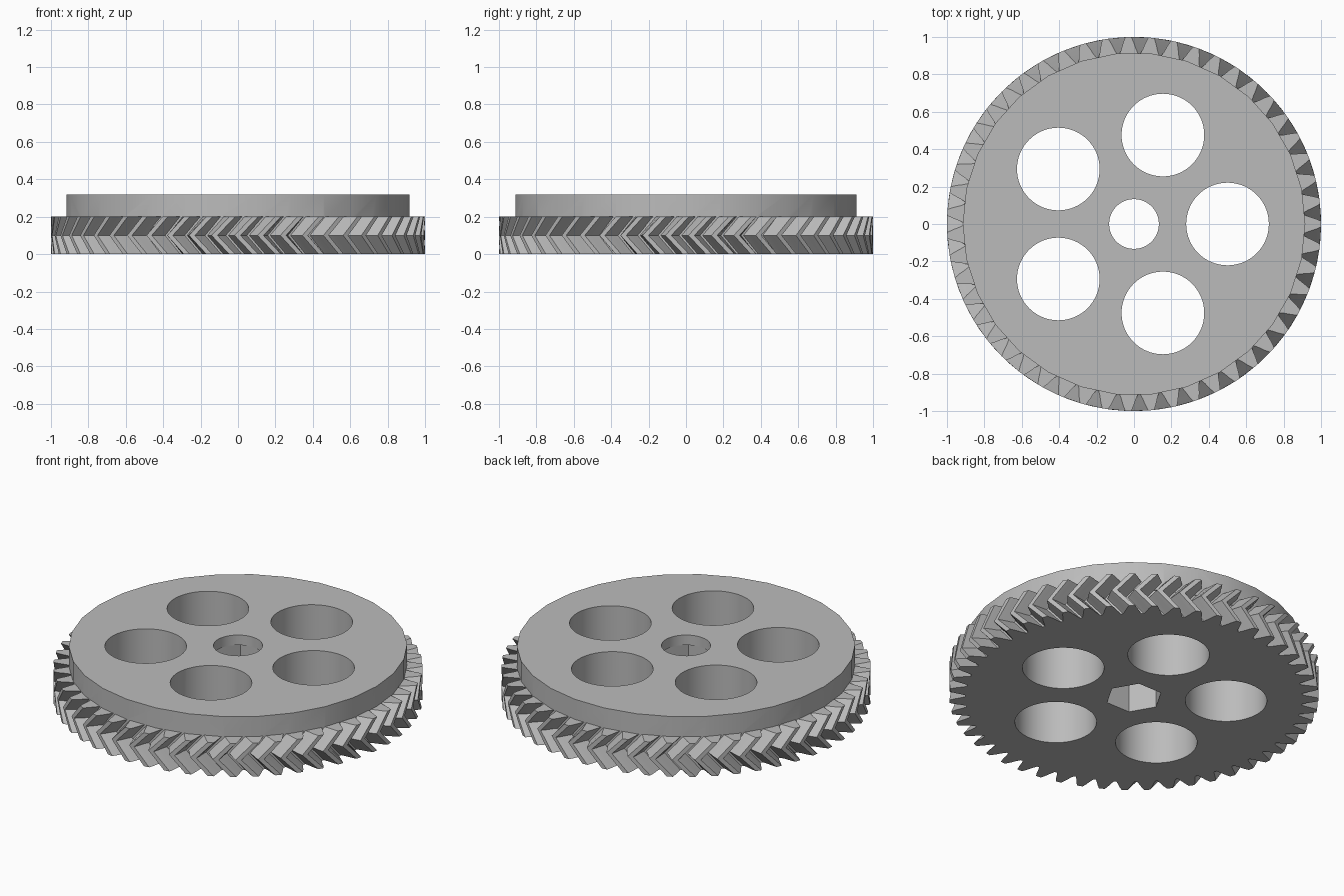
import bpy, bmesh
from math import sin, cos, tau, radians

cube = bpy.data.objects.get("Cube")
if cube:
    bpy.data.objects.remove(cube)

TEETH = 51
PITCH = tau / TEETH
TWIST = 0.095          # angle each half of the herringbone leans
GEAR_H, TOP = 0.2, 0.32

grey = bpy.data.materials.new("plain_grey")
grey.use_nodes = True
grey.diffuse_color = (0.5, 0.5, 0.5, 1)
grey.node_tree.nodes["Principled BSDF"].inputs["Base Color"].default_value = (0.5, 0.5, 0.5, 1)


def loft(name, outline, layers):
    """Stack a polar outline at (z, turn) layers and cap both ends."""
    bm = bmesh.new()
    rings = [[bm.verts.new((r * cos(a + turn), r * sin(a + turn), z)) for r, a in outline]
             for z, turn in layers]
    n = len(outline)
    for low, high in zip(rings, rings[1:]):
        for i in range(n):
            j = (i + 1) % n
            bm.faces.new((low[i], low[j], high[j], high[i]))
    bm.faces.new(rings[0][::-1])
    bm.faces.new(rings[-1])
    mesh = bpy.data.meshes.new(name)
    bm.to_mesh(mesh)
    bm.free()
    mesh.materials.append(grey)
    obj = bpy.data.objects.new(name, mesh)
    bpy.context.collection.objects.link(obj)
    return obj


def prism(name, radius, sides, z0, z1, x=0, y=0):
    outline = [(radius, tau * i / sides) for i in range(sides)]
    obj = loft(name, outline, [(z0, 0), (z1, 0)])
    obj.location = (x, y, 0)
    return obj


def combine(target, tool, operation):
    bpy.context.view_layer.objects.active = target
    mod = target.modifiers.new("cut", 'BOOLEAN')
    mod.operation, mod.object, mod.solver = operation, tool, 'EXACT'
    bpy.ops.object.modifier_apply(modifier=mod.name)
    bpy.data.objects.remove(tool)


# Herringbone toothed ring: (radius, half width as a share of the pitch)
flank = [(0.912, 0.44), (0.935, 0.345), (0.97, 0.24), (1.0, 0.13)]
outline = []
for t in range(TEETH):
    outline += [(r, (t - w) * PITCH) for r, w in flank]
    outline += [(r, (t + w) * PITCH) for r, w in reversed(flank)]
gear = loft("herringbone_gear", outline, [(0, 0), (GEAR_H / 2, -TWIST), (GEAR_H, 0)])

# Raised disc on top of the teeth
combine(gear, prism("raised_disc", 0.916, 30, GEAR_H / 2 + 0.05, TOP), 'UNION')

# Five round lightening holes
for i in range(5):
    a = tau * i / 5
    combine(gear, prism("round_hole", 0.221, 64, -0.1, 0.5, 0.5 * cos(a), 0.5 * sin(a)), 'DIFFERENCE')

# Centre bore, with a hexagonal nut pocket from below
combine(gear, prism("centre_bore", 0.133, 48, -0.1, 0.5), 'DIFFERENCE')
combine(gear, prism("nut_pocket", 0.155, 6, -0.1, 0.26), 'DIFFERENCE')

bpy.ops.object.select_all(action='DESELECT')
gear.select_set(True)
bpy.context.view_layer.objects.active = gear
bpy.ops.object.shade_smooth_by_angle(angle=radians(14))
